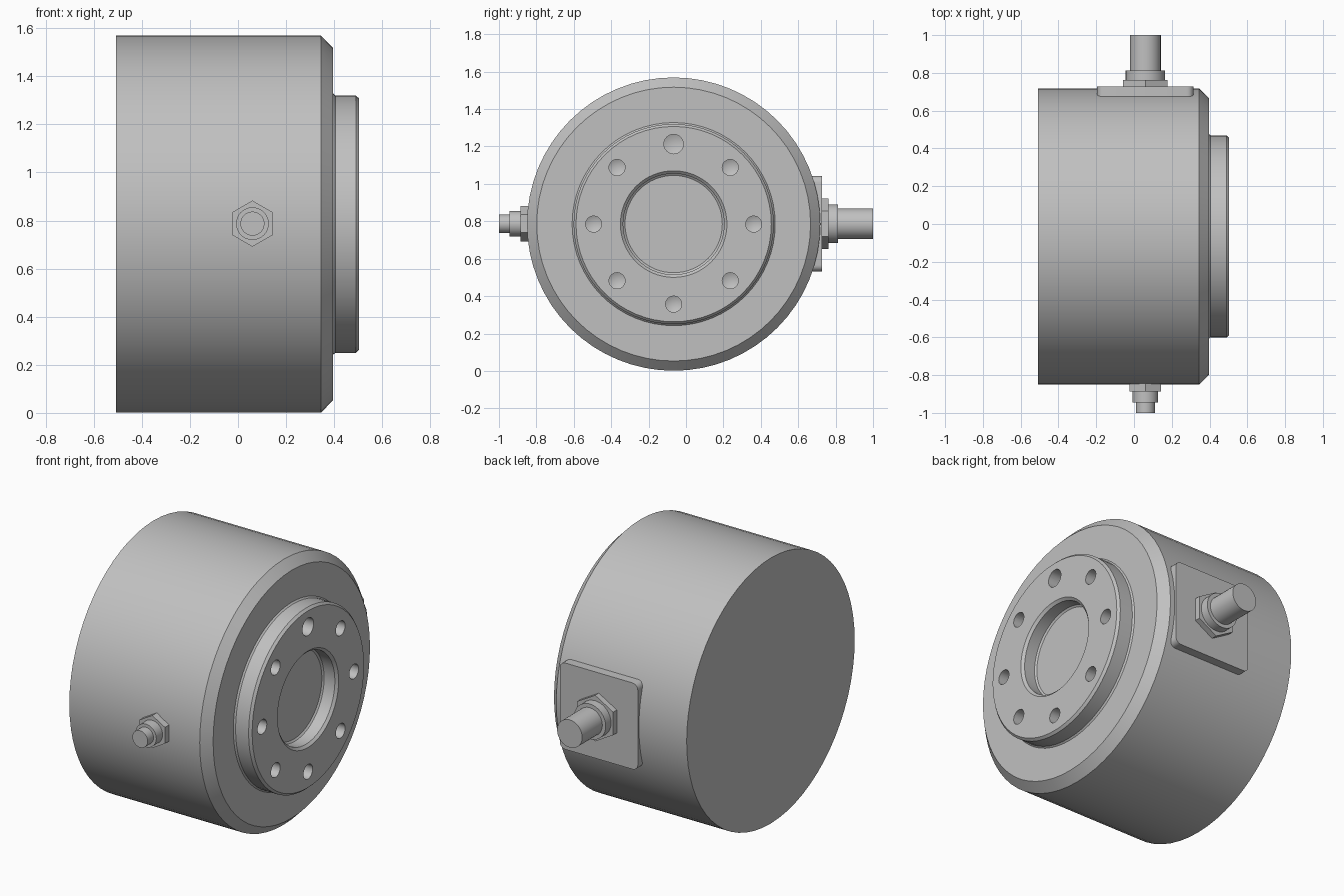
import bpy, bmesh, math
from mathutils import Matrix, Vector

cube = bpy.data.objects.get("Cube")
if cube:
    bpy.data.objects.remove(cube, do_unlink=True)

AXIS_Y, AXIS_Z = -0.066, 0.785      # main axis of the drum
PORT_X, PORT_Z = 0.06, 0.787        # axis of the side fittings

steel = bpy.data.materials.new("grey_steel")
steel.use_nodes = True
COLOUR = (0.53, 0.53, 0.53, 1)
steel.diffuse_color = COLOUR
steel.node_tree.nodes["Principled BSDF"].inputs["Base Color"].default_value = COLOUR


def make_object(name, bm):
    bmesh.ops.recalc_face_normals(bm, faces=bm.faces)
    mesh = bpy.data.meshes.new(name)
    bm.to_mesh(mesh)
    bm.free()
    mesh.materials.append(steel)
    ob = bpy.data.objects.new(name, mesh)
    bpy.context.collection.objects.link(ob)
    return ob


def lathe(bm, profile, matrix, sides):
    """Turn (distance, radius) points around local z; radius 0 closes an end."""
    rings = []
    for h, r in profile:
        count = sides if r > 0 else 1
        rings.append([bm.verts.new(matrix @ Vector((
            r * math.cos(math.tau * i / count),
            r * math.sin(math.tau * i / count), h))) for i in range(count)])
    for a, b in zip(rings, rings[1:]):
        for i in range(sides):
            j = (i + 1) % sides
            if len(a) == 1:
                bm.faces.new((a[0], b[i], b[j]))
            elif len(b) == 1:
                bm.faces.new((a[i], a[j], b[0]))
            else:
                bm.faces.new((a[i], a[j], b[j], b[i]))


def smooth(ob):
    bpy.ops.object.select_all(action='DESELECT')
    ob.select_set(True)
    bpy.context.view_layer.objects.active = ob
    bpy.ops.object.shade_smooth_by_angle(angle=math.radians(25))


def along_x(y, z):
    return Matrix.Translation((0, y, z)) @ Matrix.Rotation(math.pi / 2, 4, 'Y')


# Drum with chamfered rim, raised flange and shallow centre bore
bm = bmesh.new()
lathe(bm, [(-0.507, 0), (-0.507, 0.784), (0.345, 0.784), (0.396, 0.732),
           (0.396, 0.543), (0.405, 0.535), (0.49, 0.535), (0.504, 0.522),
           (0.504, 0.285), (0.49, 0.27), (0.42, 0.27), (0.412, 0.26),
           (0.412, 0)], along_x(AXIS_Y, AXIS_Z), 64)
drum = make_object("drum_body", bm)

# Ring of drilled holes with conical bottoms; the top one is larger
bm = bmesh.new()
for k in range(8):
    a = math.tau * k / 8
    r = 0.052 if k == 0 else 0.043
    lathe(bm, [(0.40, 0), (0.42, r), (0.55, r), (0.55, 0)],
          along_x(AXIS_Y + 0.428 * math.sin(a), AXIS_Z + 0.428 * math.cos(a)), 24)
cutter = make_object("hole_cutter", bm)
cutter.hide_render = True
mod = drum.modifiers.new("holes", 'BOOLEAN')
mod.operation = 'DIFFERENCE'
mod.solver = 'EXACT'
mod.object = cutter
bpy.context.view_layer.objects.active = drum
bpy.ops.object.modifier_apply(modifier=mod.name)
bpy.data.objects.remove(cutter, do_unlink=True)
smooth(drum)

# Rounded mounting pad on the back of the drum
bm = bmesh.new()
bmesh.ops.create_cube(bm, size=1, matrix=Matrix.Translation((PORT_X, 0.664, PORT_Z))
                      @ Matrix.Diagonal((0.51, 0.128, 0.51, 1)))
corners = [e for e in bm.edges
           if abs(e.verts[0].co.y - e.verts[1].co.y) > 0.1]
bmesh.ops.bevel(bm, geom=corners, offset=0.035, segments=5, profile=0.5,
                affect='EDGES')
smooth(make_object("mounting_pad", bm))


# Side fittings: hexagon nut, collar and stem
def fitting(prefix, side, steps):
    turn = Matrix.Rotation(-side * math.pi / 2, 4, 'X')
    place = Matrix.Translation((PORT_X, 0, PORT_Z)) @ turn
    for part, sides, start, end, r in steps:
        bm = bmesh.new()
        spin = Matrix.Rotation(math.pi / 2, 4, 'Z')
        lathe(bm, [(start, 0), (start, r), (end, r), (end, 0)], place @ spin, sides)
        smooth(make_object(prefix + part, bm))


fitting("front_", -1, [("nut", 6, 0.8, 0.886, 0.096),
                       ("collar", 32, 0.88, 0.945, 0.068),
                       ("stem", 32, 0.94, 1.0, 0.05)])
fitting("back_", 1, [("nut", 6, 0.7, 0.762, 0.136),
                     ("collar", 32, 0.76, 0.812, 0.104),
                     ("stem", 32, 0.81, 1.0, 0.082)])
